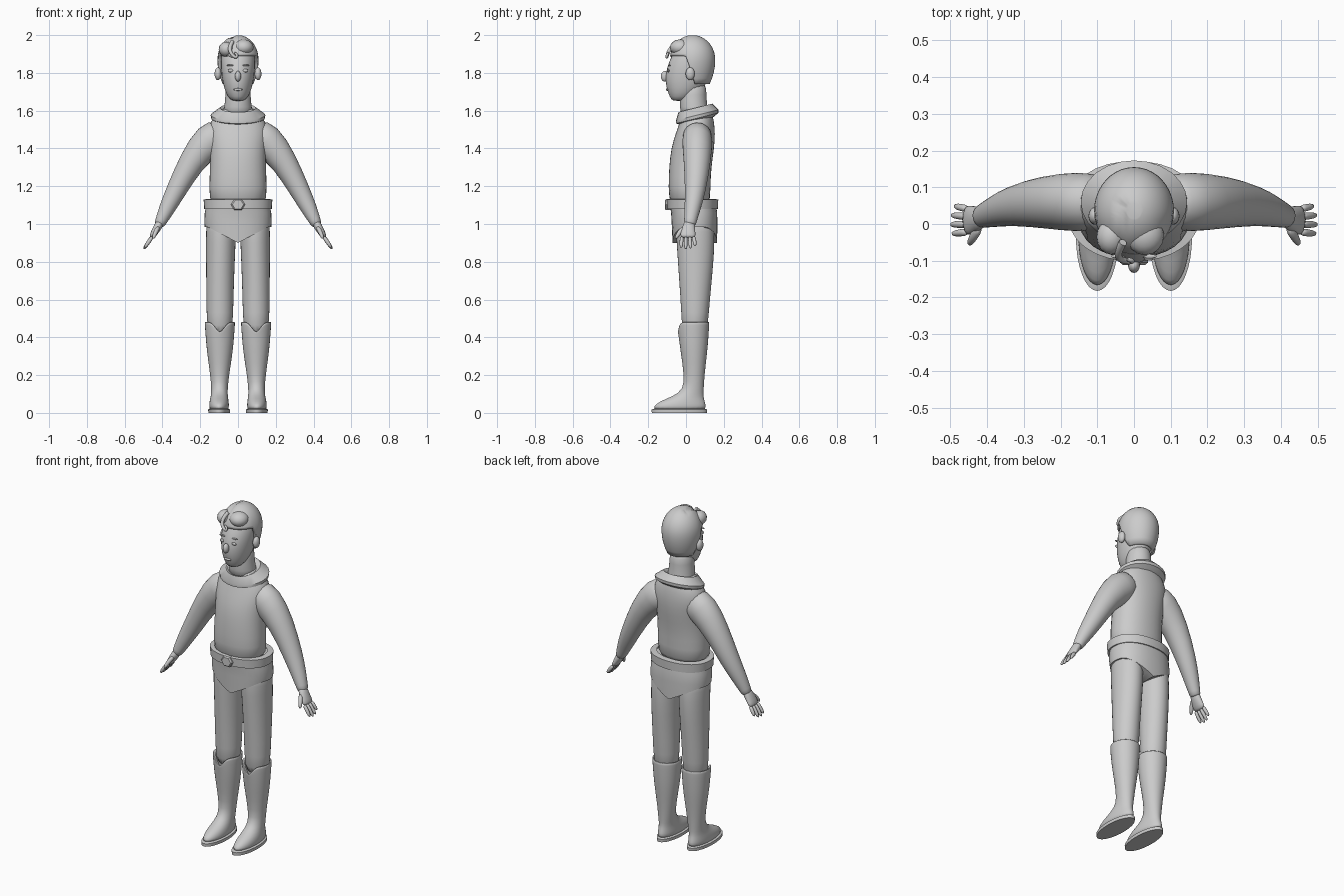
import bpy
import bmesh
from math import sin, cos, pi, exp, sqrt
from mathutils import Vector

cube = bpy.data.objects.get("Cube")
if cube:
    bpy.data.objects.remove(cube, do_unlink=True)

grey = bpy.data.materials.new("plain grey")
grey.use_nodes = True
tone = (0.6, 0.6, 0.6, 1)
grey.diffuse_color = tone
grey.node_tree.nodes["Principled BSDF"].inputs["Base Color"].default_value = tone


def finish(obj, mirror=False, smooth=0, angle=None):
    """Assign material, shading and modifiers."""
    obj.data.materials.append(grey)
    bpy.ops.object.select_all(action='DESELECT')
    obj.select_set(True)
    bpy.context.view_layer.objects.active = obj
    if angle:
        bpy.ops.object.shade_smooth_by_angle(angle=angle)
    else:
        bpy.ops.object.shade_smooth()
    if mirror:
        obj.modifiers.new("Mirror", 'MIRROR').use_mirror_merge = False
    if smooth:
        subsurf = obj.modifiers.new("Smooth", 'SUBSURF')
        subsurf.levels = subsurf.render_levels = smooth
    return obj


def from_bmesh(name, bm, **options):
    bmesh.ops.recalc_face_normals(bm, faces=bm.faces)
    mesh = bpy.data.meshes.new(name)
    bm.to_mesh(mesh)
    bm.free()
    obj = bpy.data.objects.new(name, mesh)
    bpy.context.collection.objects.link(obj)
    return finish(obj, **options)


def skin(name, rings, caps=(True, True), **options):
    """Bridge a list of point rings into a surface."""
    bm = bmesh.new()
    loops = [[bm.verts.new(p) for p in ring] for ring in rings]
    for low, high in zip(loops, loops[1:]):
        for k in range(len(low)):
            j = (k + 1) % len(low)
            bm.faces.new((low[k], low[j], high[j], high[k]))
    if caps[0]:
        bm.faces.new(loops[0][::-1])
    if caps[1]:
        bm.faces.new(loops[-1])
    return from_bmesh(name, bm, **options)


def ring(x, y, z, rx, ry, sides=16, power=2.0, u=Vector((1, 0, 0)), v=Vector((0, 1, 0))):
    """Rounded cross-section; power above two makes it boxier."""
    points = []
    for k in range(sides):
        c, s = cos(2 * pi * k / sides), sin(2 * pi * k / sides)
        grow = (abs(c) ** power + abs(s) ** power) ** (-1 / power)
        points.append(Vector((x, y, z)) + u * (rx * c * grow) + v * (ry * s * grow))
    return points


def stack(rows, **options):
    return [ring(*row, **options) for row in rows]


def limb(name, rows, sides=12):
    """Mirrored tube whose sections turn to follow the path."""
    centres = [Vector(row[:3]) for row in rows]
    rings = []
    for i, row in enumerate(rows):
        along = centres[min(i + 1, len(rows) - 1)] - centres[max(i - 1, 0)]
        u = Vector((0, 1, 0)).cross(along).normalized()
        rings.append(ring(*row, sides=sides, u=u, v=along.cross(u).normalized()))
    return skin(name, rings, mirror=True, smooth=1)


def ball(name, centre, radii, mirror=False):
    bm = bmesh.new()
    bmesh.ops.create_uvsphere(bm, u_segments=16, v_segments=10, radius=1)
    for vert in bm.verts:
        vert.co = Vector(centre) + Vector(a * b for a, b in zip(vert.co, radii))
    return from_bmesh(name, bm, mirror=mirror)


def strand(name, points, thickness):
    """Tapered curve of round section."""
    curve = bpy.data.curves.new(name, 'CURVE')
    curve.dimensions = '3D'
    curve.bevel_depth = thickness
    curve.use_fill_caps = True
    spline = curve.splines.new('NURBS')
    spline.points.add(len(points) - 1)
    spline.use_endpoint_u = True
    for i, (slot, p) in enumerate(zip(spline.points, points)):
        slot.co = (*p, 1)
        slot.radius = 1 - 0.6 * i / len(points)
    obj = bpy.data.objects.new(name, curve)
    bpy.context.collection.objects.link(obj)
    obj.data.materials.append(grey)
    return obj


# Torso and neck
skin("torso", stack([
    (0, .02, 1.07, .155, .11), (0, .018, 1.2, .155, .113), (0, .022, 1.3, .15, .113),
    (0, .035, 1.4, .15, .116), (0, .05, 1.48, .165, .106), (0, .058, 1.54, .15, .092),
    (0, .06, 1.585, .115, .08), (0, .05, 1.62, .08, .07)], power=2.3), smooth=1)
skin("neck", stack([
    (0, .05, 1.56, .085, .08), (0, .04, 1.62, .074, .074),
    (0, .037, 1.68, .067, .072), (0, .04, 1.76, .067, .07)]), smooth=1)

# Collar, tilted down towards the front
collar = stack([(0, .06, 1.545, .12, .085), (0, .06, 1.56, .143, .112),
                (0, .06, 1.577, .145, .113), (0, .05, 1.617, .095, .09),
                (0, .045, 1.605, .07, .068)], sides=24)
for loop in collar:
    for p in loop:
        p.z += 0.25 * (p.y - .06)
skin("collar", collar, caps=(False, False), angle=0.7)

# Arms and hands
limb("arm", [(.07, .06, 1.485, .085, .075), (.15, .06, 1.45, .098, .085),
             (.245, .06, 1.335, .07, .073), (.328, .05, 1.175, .055, .056),
             (.375, .035, 1.085, .044, .044), (.41, .022, 1.01, .031, .033),
             (.42, .02, .99, .027, .031)], sides=16)
limb("palm", [(.405, .022, 1.02, .024, .028), (.425, .015, .985, .023, .034),
              (.445, .01, .95, .019, .042), (.46, .01, .925, .014, .042)])
for n, finger in enumerate(("index", "middle", "ring", "little")):
    y = -.022 + .021 * n
    reach = (.9, 1, .95, .75)[n]
    limb(finger + "_finger", [
        (.452, y, .935, .012, .0115),
        (.455 + .022 * reach, y * 1.1, .935 - .035 * reach, .012, .011),
        (.455 + .045 * reach, y * 1.2, .935 - .07 * reach, .008, .008)], sides=8)
limb("thumb", [(.42, -.005, .985, .014, .016), (.437, -.035, .957, .013, .014),
               (.45, -.057, .92, .009, .009)], sides=8)

# Briefs with high-cut leg openings
briefs = stack([(0, .035, 1.11, .165, .122), (0, .043, 1.06, .176, .122),
                (0, .045, 1.01, .178, .121), (0, .047, .9, .176, .118),
                (0, .047, .9, .168, .11), (0, .047, .905, .16, .002)],
               sides=32, power=2.3)
for loop in briefs[3:]:
    for p in loop:
        p.z += 0.085 * min(1, abs(p.x) / .16)
skin("briefs", briefs, angle=0.8)

# Belt and six-sided buckle
skin("belt", stack([(0, .035, 1.08, .15, .11), (0, .035, 1.08, .179, .134),
                    (0, .035, 1.13, .182, .136), (0, .03, 1.133, .15, .11)],
                   sides=32, power=2.2), caps=(False, False), angle=0.6)
up = Vector((0, 0, 1))
skin("buckle", [ring(0, y, 1.103, r, r * .9, sides=6, v=up)
                for y, r in ((-.08, .038), (-.105, .038), (-.112, .03))], angle=0.5)

# Legs
skin("leg", stack([
    (.088, .045, 1.06, .08, .1), (.09, .048, .96, .081, .104), (.092, .052, .85, .079, .1),
    (.095, .05, .7, .075, .088), (.096, .048, .52, .072, .073),
    (.096, .045, .4, .066, .068)]), mirror=True, smooth=1)

# Boots with a notch at the front of the cuff
boot = stack([
    (.1, -.033, .012, .05, .138), (.1, -.033, .035, .053, .14), (.1, -.02, .062, .051, .12),
    (.099, .012, .088, .045, .08), (.098, .04, .125, .043, .054), (.097, .044, .2, .05, .054),
    (.096, .042, .33, .07, .072), (.096, .04, .41, .076, .08), (.096, .04, .475, .081, .084),
    (.096, .04, .485, .08, .083), (.096, .042, .47, .066, .066)], sides=24)
for loop in boot[-3:]:
    for p in loop:
        if p.y < .02:
            p.z -= 0.06 * max(0, 1 - abs(p.x - .096) / .045)
skin("boot", boot, caps=(True, False), mirror=True, smooth=1)
skin("sole", stack([(.1, -.035, 0, .057, .146), (.1, -.035, .018, .058, .147),
                    (.1, -.035, .022, .05, .135)], sides=32), mirror=True, angle=0.7)

# Head and face
skin("head", stack([
    (0, -.035, 1.65, .03, .038), (0, -.022, 1.672, .055, .065), (0, -.003, 1.72, .077, .104),
    (0, .008, 1.79, .089, .122), (0, .015, 1.86, .094, .108), (0, .03, 1.925, .085, .09),
    (0, .03, 1.965, .05, .055)]), smooth=1)
ball("nose", (0, -.113, 1.782), (.016, .02, .028))
ball("ear", (.106, .022, 1.795), (.018, .024, .034), mirror=True)
ball("eye", (.04, -.094, 1.812), (.014, .006, .009), mirror=True)
ball("eyebrow", (.042, -.088, 1.84), (.02, .006, .004), mirror=True)
ball("lips", (0, -.099, 1.712), (.024, .007, .007))

# Hair cap: low at the nape, high over the forehead, with a parting
SIDES, ROWS = 40, 14
hair = []
for row in range(-1, ROWS):
    t = max(row, 0) / (ROWS - 1)
    loop = []
    for k in range(SIDES):
        c, s = cos(2 * pi * k / SIDES), sin(2 * pi * k / SIDES)
        blend = min(1, max(0, (s + .35) / .5))
        hem = 1.89 - .15 * blend * blend * (3 - 2 * blend)
        z = hem + (1.998 - hem) * sin(t * pi / 2)
        rise = (z - 1.87) / .13
        width = sqrt(max(0, 1 - rise * rise)) if rise > 0 else 1 - .25 * rise * rise
        width *= .85 if row < 0 else 1
        x, y = .109 * c * width, .035 + .12 * s * width
        if y < .06:
            z -= .01 * exp(-((x + .03) / .012) ** 2)
        loop.append(Vector((x, y, z)))
    hair.append(loop)
skin("hair", hair, caps=(False, True))
ball("hair_swoop", (-.062, -.035, 1.925), (.04, .048, .04))
ball("hair_quiff", (.03, -.03, 1.935), (.052, .055, .042))
strand("hair_curl", [(-.03, -.05, 1.965), (-.05, -.085, 1.93), (-.035, -.1, 1.895),
                     (-.005, -.103, 1.875), (-.002, -.1, 1.9), (-.018, -.096, 1.905)], .011)
